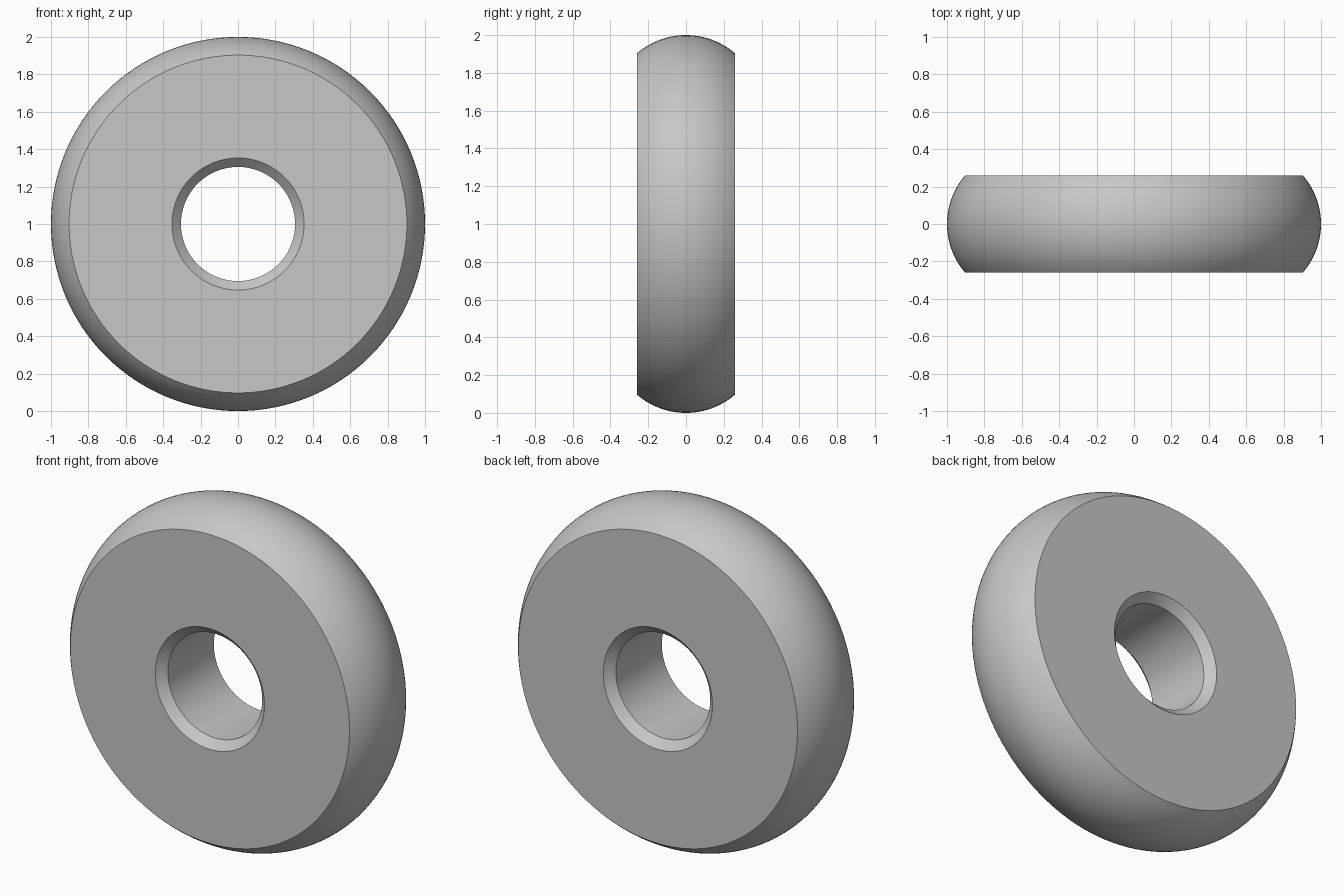
import bpy, bmesh
from math import asin, cos, sin, radians, tau
from mathutils import Matrix, Vector

cube = bpy.data.objects.get("Cube")
if cube:
    bpy.data.objects.remove(cube, do_unlink=True)

HALF_WIDTH = 0.26
OUTER, FACE_EDGE = 1.0, 0.903
BORE, CHAMFER = 0.305, 0.048
SEGMENTS, ARC_STEPS = 128, 24

# Plain grey material
grey = bpy.data.materials.new("light grey")
grey.use_nodes = True
colour = (0.57, 0.57, 0.57, 1)
grey.diffuse_color = colour
grey.node_tree.nodes["Principled BSDF"].inputs["Base Color"].default_value = colour

# Cross-section as (radius, y): rounded tread, then the chamfered bore
sagitta = OUTER - FACE_EDGE
crown = (HALF_WIDTH ** 2 + sagitta ** 2) / (2 * sagitta)
sweep = asin(HALF_WIDTH / crown)
angles = [sweep * (2 * i / ARC_STEPS - 1) for i in range(ARC_STEPS + 1)]
profile = [(OUTER - crown + crown * cos(a), crown * sin(a)) for a in angles]
profile += [(BORE + CHAMFER, HALF_WIDTH), (BORE, HALF_WIDTH - CHAMFER),
            (BORE, CHAMFER - HALF_WIDTH), (BORE + CHAMFER, -HALF_WIDTH)]

# Revolve the closed section around the y axis
bm = bmesh.new()
rings = []
for s in range(SEGMENTS):
    turn = Matrix.Rotation(tau * s / SEGMENTS, 3, 'Y')
    rings.append([bm.verts.new(turn @ Vector((r, y, 0))) for r, y in profile])
for s, ring in enumerate(rings):
    following = rings[(s + 1) % SEGMENTS]
    for i in range(len(profile)):
        j = (i + 1) % len(profile)
        bm.faces.new((ring[i], ring[j], following[j], following[i]))
bmesh.ops.recalc_face_normals(bm, faces=bm.faces)
mesh = bpy.data.meshes.new("roller_wheel")
bm.to_mesh(mesh)
bm.free()
mesh.materials.append(grey)

# Stand the wheel on the ground, smooth with crisp rims
wheel = bpy.data.objects.new("roller_wheel", mesh)
wheel.location.z = OUTER
bpy.context.collection.objects.link(wheel)
bpy.ops.object.select_all(action='DESELECT')
wheel.select_set(True)
bpy.context.view_layer.objects.active = wheel
bpy.ops.object.shade_smooth_by_angle(angle=radians(30))
